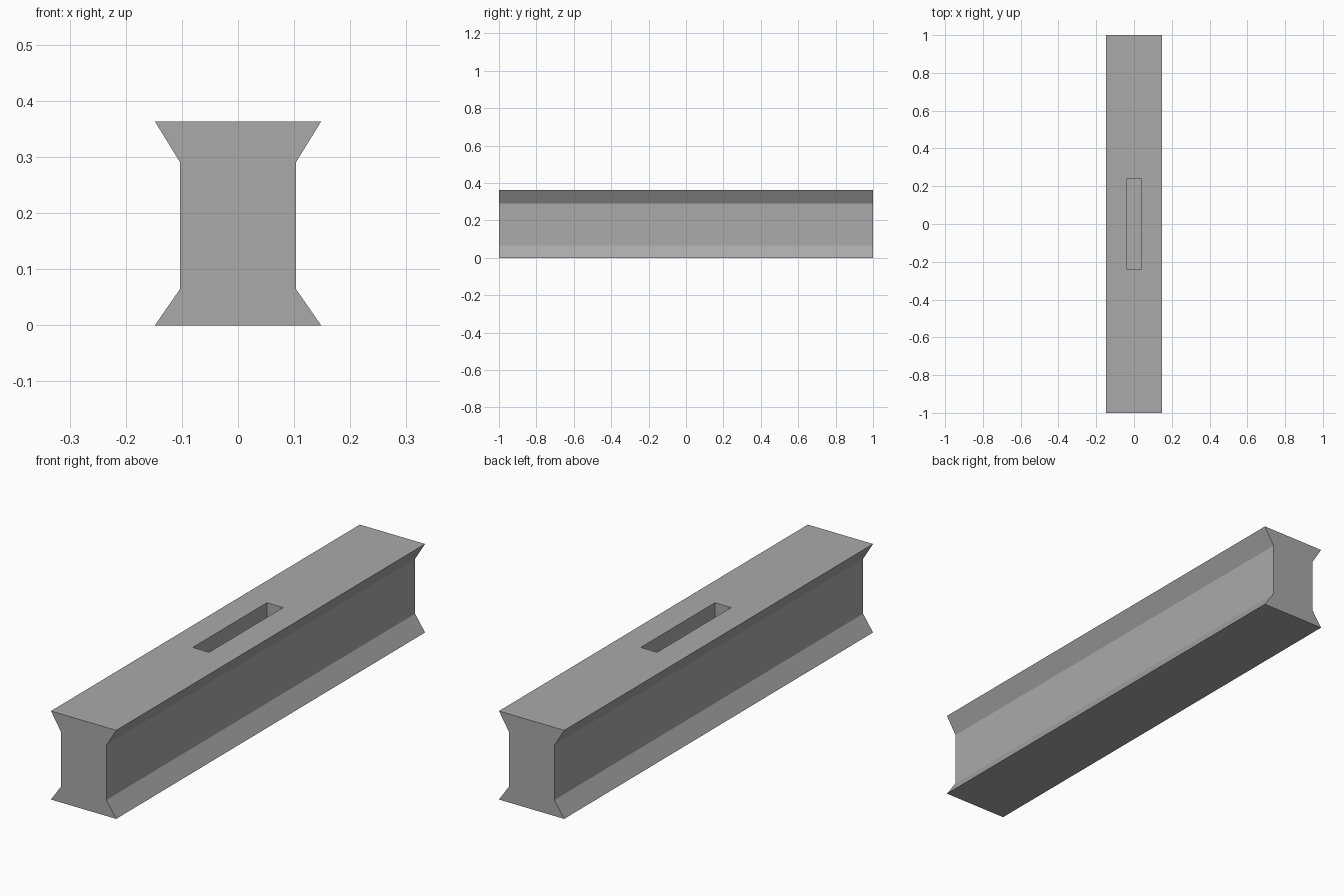
import bpy
import bmesh

cube = bpy.data.objects.get("Cube")
if cube:
    bpy.data.objects.remove(cube, do_unlink=True)

# Plain grey finish
grey = bpy.data.materials.new("grey")
grey.use_nodes = True
colour = (0.4, 0.4, 0.4, 1)
grey.diffuse_color = colour
grey.node_tree.nodes["Principled BSDF"].inputs["Base Color"].default_value = colour

# Half outline of the beam (x, z), mirrored to close the section
half = [(0.148, 0), (0.103, 0.065), (0.103, 0.29), (0.148, 0.363)]
outline = half + [(-x, z) for x, z in reversed(half)]

# Beam: section swept along its length
bm = bmesh.new()
end = bm.faces.new([bm.verts.new((x, -1, z)) for x, z in outline])
swept = bmesh.ops.extrude_face_region(bm, geom=[end], use_keep_orig=True)
bmesh.ops.translate(bm, vec=(0, 2, 0),
                    verts=[g for g in swept["geom"] if isinstance(g, bmesh.types.BMVert)])
bmesh.ops.recalc_face_normals(bm, faces=bm.faces)
mesh = bpy.data.meshes.new("beam")
bm.to_mesh(mesh)
bm.free()
mesh.materials.append(grey)
beam = bpy.data.objects.new("beam", mesh)
bpy.context.collection.objects.link(beam)

# Blind slot in the top face
floor, above = 0.18, 0.5
bpy.ops.mesh.primitive_cube_add(size=1, location=(0, 0, (floor + above) / 2))
cutter = bpy.context.object
cutter.name = "slot_cutter"
cutter.scale = (0.074, 0.48, above - floor)
cutter.data.materials.append(grey)
cutter.hide_render = True
cutter.display_type = 'WIRE'

slot = beam.modifiers.new("slot", 'BOOLEAN')
slot.operation = 'DIFFERENCE'
slot.solver = 'EXACT'
slot.object = cutter

# Apply the cut and discard the cutter
bpy.context.view_layer.objects.active = beam
bpy.ops.object.modifier_apply(modifier=slot.name)
bpy.data.objects.remove(cutter, do_unlink=True)
